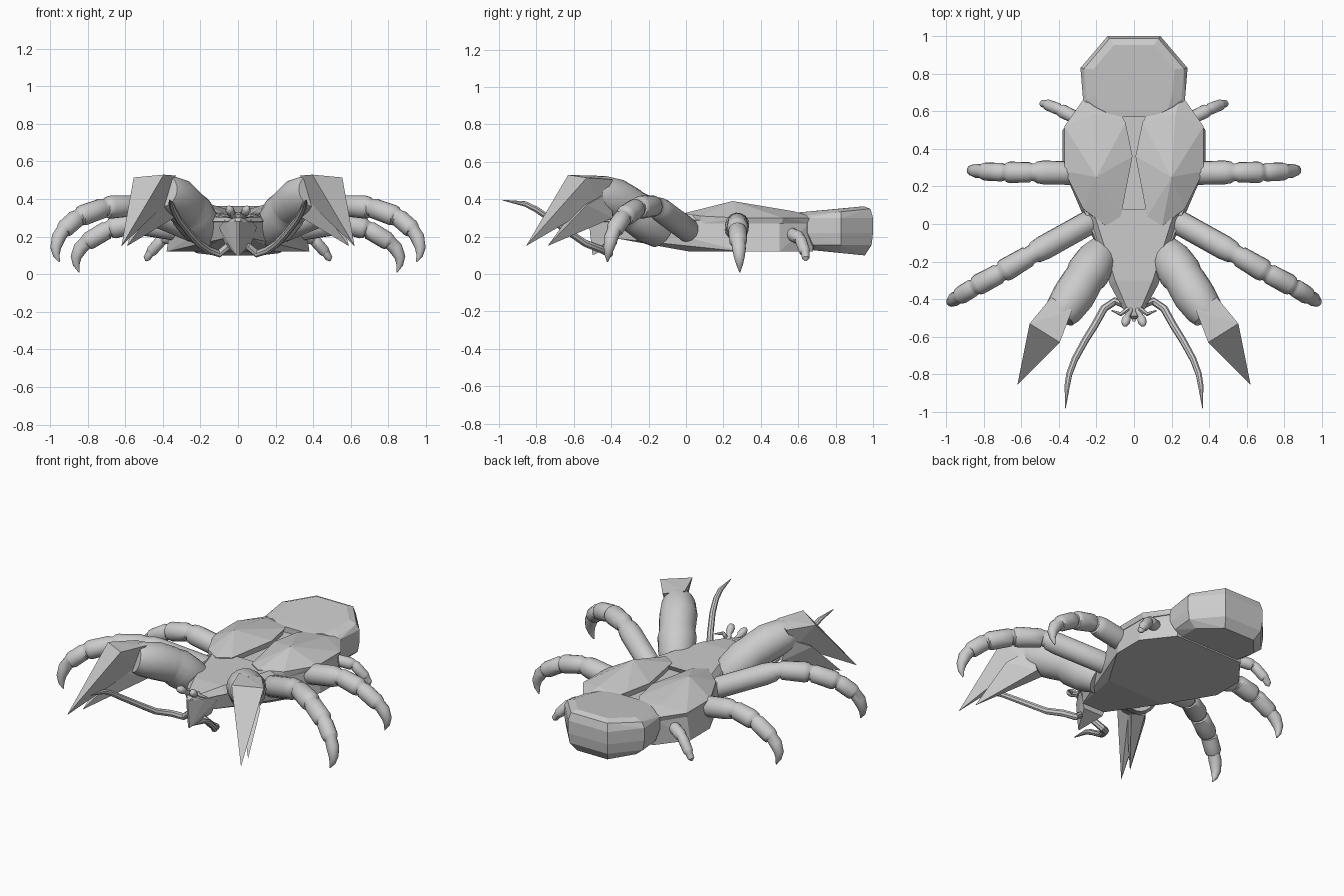
import bpy, bmesh, math
from mathutils import Vector


def finish(bm, name, mirror=False, smooth=False):
    bmesh.ops.recalc_face_normals(bm, faces=bm.faces)
    me = bpy.data.meshes.new(name)
    bm.to_mesh(me)
    bm.free()
    ob = bpy.data.objects.new(name, me)
    bpy.context.collection.objects.link(ob)
    if smooth:
        bpy.ops.object.select_all(action='DESELECT')
        ob.select_set(True)
        bpy.context.view_layer.objects.active = ob
        bpy.ops.object.shade_smooth_by_angle(angle=math.radians(40))
    if mirror:
        m = ob.modifiers.new("Mirror", 'MIRROR')
        m.use_mirror_merge = False
    return ob


def hull(name, pts, mirror=False):
    """Faceted solid wrapped round a few points."""
    bm = bmesh.new()
    for p in pts:
        bm.verts.new(p)
    bmesh.ops.convex_hull(bm, input=bm.verts)
    junk = [v for v in bm.verts if not v.link_faces]
    bmesh.ops.delete(bm, geom=junk, context='VERTS')
    bmesh.ops.dissolve_limit(bm, angle_limit=0.02, verts=bm.verts, edges=bm.edges)
    return finish(bm, name, mirror)


def both(pts):
    return [(s * x, y, z) for x, y, z in pts for s in (1, -1)]


def tube(name, path, sides=14):
    """Mirrored smooth tube without twist; path holds (x, y, z, radius)."""
    bm = bmesh.new()
    P = [Vector(p[:3]) for p in path]
    rings, old, side = [], None, None
    for i, c in enumerate(P):
        d = (P[min(i + 1, len(P) - 1)] - P[max(i - 1, 0)]).normalized()
        if old is None:
            side = d.orthogonal().normalized()
        else:
            side = old.rotation_difference(d) @ side
        old, up, r = d, d.cross(side), path[i][3]
        rings.append([bm.verts.new(c + r * (math.cos(a) * side + math.sin(a) * up))
                      for a in (2 * math.pi * k / sides for k in range(sides))])
    for a, b in zip(rings, rings[1:]):
        for k in range(sides):
            n = (k + 1) % sides
            bm.faces.new((a[k], a[n], b[n], b[k]))
    bm.faces.new(rings[0])
    bm.faces.new(rings[-1])
    return finish(bm, name, True, True)


def jointed(joints):
    """Swell each segment between its joints."""
    out = []
    for a, b in zip(joints, joints[1:]):
        for t, s in ((0.04, .82), (0.1, .95), (0.45, 1.0), (0.8, 1.06), (0.92, .98), (0.96, .82)):
            out.append(tuple(a[i] + (b[i] - a[i]) * t for i in range(3))
                       + ((a[3] + (b[3] - a[3]) * t) * s,))
    return out


# Body slab with rising front underside
top = [(.03, -.48, .29), (.10, -.35, .29), (.24, .06, .29), (.355, .3, .285),
       (.355, .5, .285), (.24, .68, .29)]
low = [(.08, -.37, .19), (.21, .02, .12), (.38, .3, .12), (.38, .5, .12), (.24, .68, .12)]
hull("body", both(top + low))

# Snout plate and prow
hull("snout_plate", both([(.005, -.51, .275), (.06, -.45, .28), (.13, -.32, .28), (.25, .06, .28),
                          (.02, -.49, .30), (.22, .08, .32), (.10, -.3, .32)]))
hull("prow", both([(.005, -.52, .28), (.07, -.42, .29), (.006, -.5, .10),
                   (.1, -.36, .25), (.07, -.37, .16)]))

# Paired back shells
shell = [(.045, .54, .33), (.045, .5, .33), (.008, .36, .33), (.07, .04, .325), (.15, -.01, .325),
         (.27, .08, .31), (.37, .28, .30), (.37, .52, .30), (.25, .69, .30), (.08, .6, .32)]
hull("back_shell", shell + [(.02 + x * .92, y * .98, .27) for x, y, z in shell]
     + [(.2, .25, .39), (.22, .58, .335)], True)

# Folded tail at the rear
outline = [(.14, 1.0), (.285, .83), (.27, .65), (.12, .57)]
tail = []
for z, s in ((.10, .78), (.155, .96), (.22, 1), (.30, 1), (.345, .93), (.362, .76)):
    for x, y in outline:
        yy = .8 + (y - .8) * s
        if z < .2:
            yy = max(yy, .68)
        slope = .03 * (.95 - yy) / .3
        dz = slope if z == .10 else (-slope if z > .34 else 0)
        tail.append((x * s, yy, z + dz))
tail += [(.1, .57, .325), (.18, .61, .33)]
hull("folded_tail", both(tail))

# Walking legs with curved claws
tube("front_leg", [(.17, .06, .2, .065)] + jointed(
    [(.2, .03, .22, .07), (.55, -.165, .365, .06), (.71, -.26, .355, .058),
     (.85, -.335, .305, .052), (.935, -.388, .23, .044)])
    + [(.955, -.4, .195, .038), (.97, -.412, .14, .029), (.966, -.418, .1, .018),
       (.95, -.42, .066, .003)])
tube("middle_leg", jointed(
    [(.26, .27, .23, .068), (.54, .275, .275, .058), (.69, .275, .24, .053),
     (.815, .28, .165, .044)])
    + [(.838, .283, .14, .038), (.862, .285, .09, .029), (.86, .287, .05, .018),
       (.845, .288, .01, .003)])
tube("rear_leg", jointed([(.28, .55, .22, .036), (.4, .61, .19, .034), (.47, .638, .11, .027)])
     + [(.485, .64, .085, .02), (.49, .64, .07, .004)])

# Thick claw arms
tube("claw_arm", [(.16, -.13, .21, .08), (.2, -.19, .26, .107), (.245, -.26, .325, .115),
                  (.265, -.29, .35, .106), (.275, -.305, .36, .108),
                  (.32, -.38, .40, .112), (.375, -.46, .43, .1), (.395, -.49, .44, .085)], 18)

# Two-fingered pincers
hull("pincer_upper", [(.33, -.46, .525), (.44, -.39, .505), (.395, -.63, .53), (.555, -.53, .515),
                      (.38, -.5, .38), (.46, -.46, .38), (.53, -.71, .28),
                      (.62, -.855, .15)], True)
hull("pincer_lower", [(.35, -.47, .44), (.44, -.41, .44), (.34, -.43, .30), (.41, -.39, .30),
                      (.43, -.58, .37), (.53, -.53, .37), (.50, -.62, .23),
                      (.59, -.74, .15)], True)

# Feelers
tube("feeler", [(.05, -.43, .15, .02), (.1, -.41, .11, .021), (.16, -.45, .13, .021),
                (.21, -.54, .165, .02), (.26, -.62, .22, .019), (.315, -.72, .29, .018),
                (.345, -.80, .345, .017), (.355, -.86, .375, .015), (.365, -.98, .395, .002)], 8)

# Eyes on short stalks
tube("eye", [(.015, -.45, .29, .014), (.035, -.49, .32, .015), (.038, -.5, .328, .022),
             (.044, -.52, .342, .024), (.05, -.537, .352, .016), (.053, -.543, .357, .003)], 10)
tube("small_feeler", [(.03, -.45, .31, .014), (.07, -.48, .315, .012), (.12, -.46, .305, .003)], 6)
